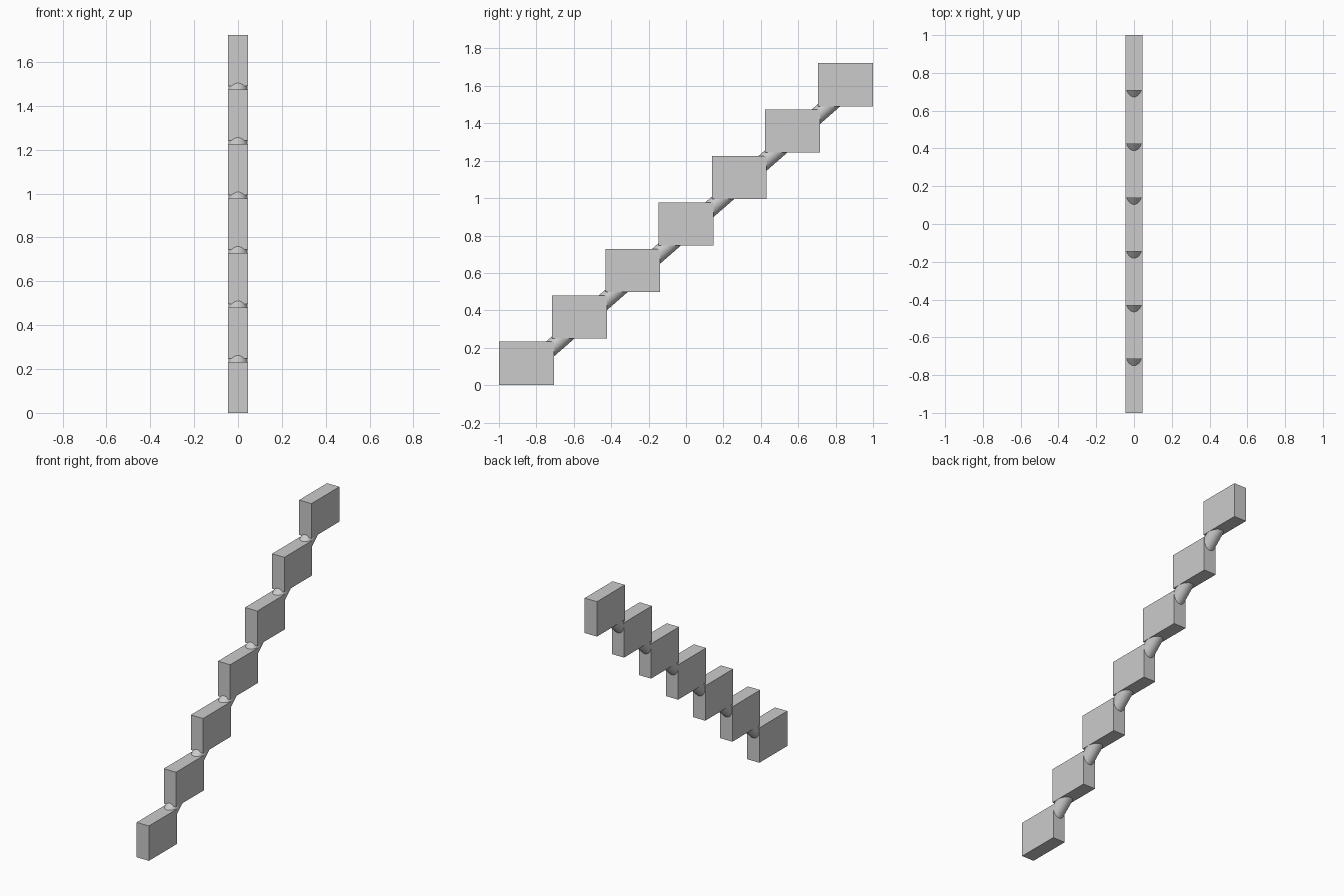
import bpy
from mathutils import Vector

default = bpy.data.objects.get("Cube")
if default:
    bpy.data.objects.remove(default, do_unlink=True)

COUNT = 7
WIDTH, DEPTH, HEIGHT = 0.09, 0.293, 0.232
TOTAL_HEIGHT = 1.723
RISE = (TOTAL_HEIGHT - HEIGHT) / (COUNT - 1)
RUN = (2 - DEPTH) / (COUNT - 1)

grey = bpy.data.materials.new("light_grey")
grey.use_nodes = True
colour = (0.6, 0.6, 0.6, 1)
grey.diffuse_color = colour
grey.node_tree.nodes["Principled BSDF"].inputs["Base Color"].default_value = colour


def finish(name):
    obj = bpy.context.object
    obj.name = name
    obj.data.materials.append(grey)
    return obj


# Rising row of upright blocks
centres = [Vector((0, -1 + DEPTH / 2 + i * RUN, HEIGHT / 2 + i * RISE))
           for i in range(COUNT)]
for i, centre in enumerate(centres):
    bpy.ops.mesh.primitive_cube_add(size=1, location=centre)
    block = finish(f"step_block_{i + 1}")
    block.scale = (WIDTH, DEPTH, HEIGHT)
    bpy.ops.object.transform_apply(location=False, rotation=False, scale=True)

# Sloping round rod that links the blocks, set a little below their centres
drop = Vector((0, 0, -0.033))
start, end = centres[0] + drop, centres[-1] + drop
axis = end - start
bpy.ops.mesh.primitive_cylinder_add(
    vertices=48, radius=0.044, depth=axis.length, location=(start + end) / 2,
    rotation=axis.to_track_quat("Z", "Y").to_euler())
finish("connecting_rod")
bpy.ops.object.shade_smooth_by_angle()
